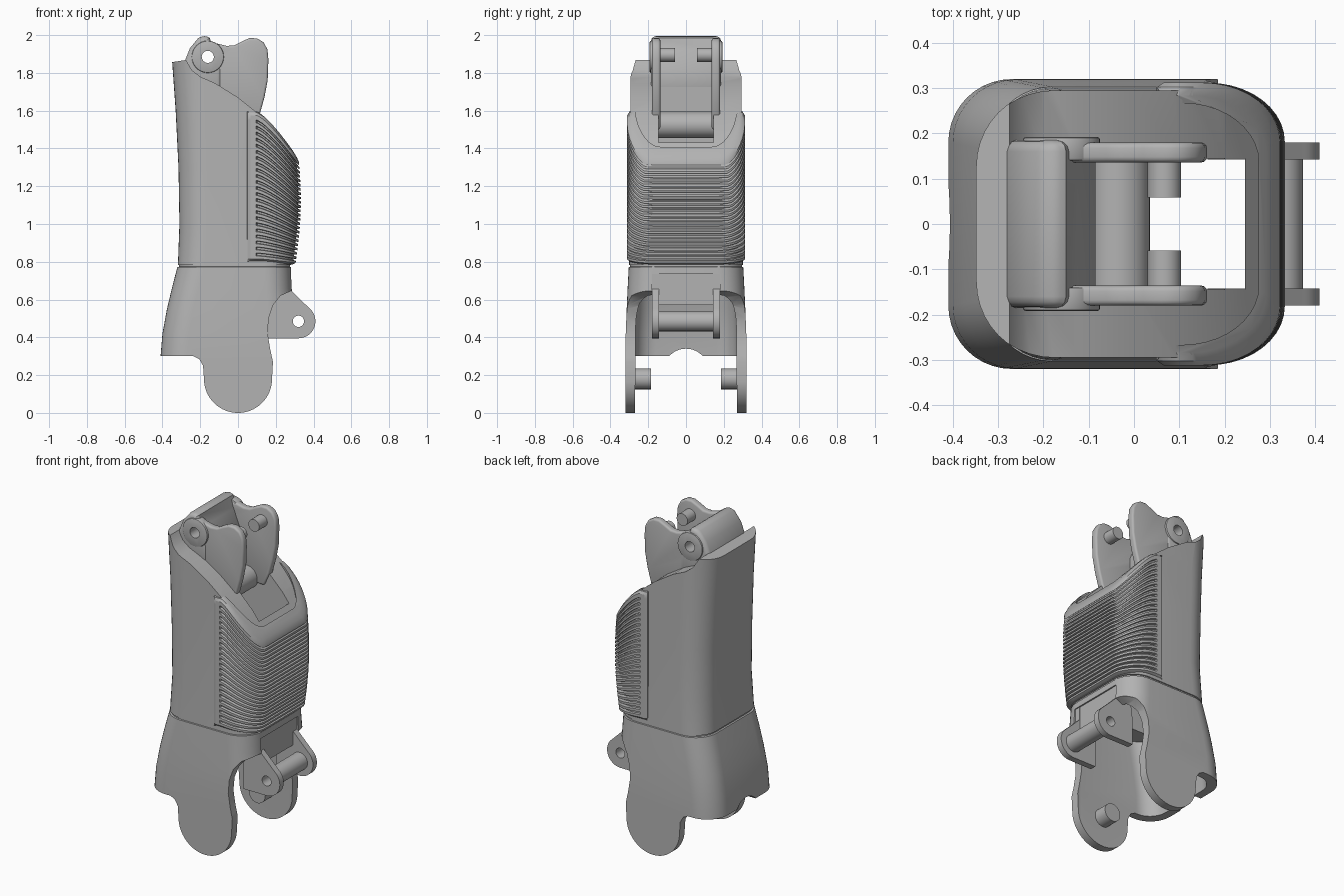
import bpy, bmesh, math
from math import sin, cos, pi

if "Cube" in bpy.data.objects:
    bpy.data.objects.remove(bpy.data.objects["Cube"])

grey = bpy.data.materials.new("plain grey")
grey.use_nodes = True
grey.diffuse_color = (0.45, 0.45, 0.45, 1)
grey.node_tree.nodes["Principled BSDF"].inputs["Base Color"].default_value = (0.45, 0.45, 0.45, 1)


def loft(name, rings):
    """Skin a closed solid over rings with equal point counts."""
    bm = bmesh.new()
    rows = [[bm.verts.new(p) for p in ring] for ring in rings]
    n = len(rows[0])
    for a, b in zip(rows, rows[1:]):
        for i in range(n):
            j = (i + 1) % n
            bm.faces.new((a[i], a[j], b[j], b[i]))
    bm.faces.new(rows[0][::-1])
    bm.faces.new(rows[-1])
    bmesh.ops.recalc_face_normals(bm, faces=bm.faces)
    mesh = bpy.data.meshes.new(name)
    bm.to_mesh(mesh)
    bm.free()
    obj = bpy.data.objects.new(name, mesh)
    bpy.context.collection.objects.link(obj)
    return obj


def prism(name, outline, y0, y1):
    """Extrude an x-z outline along y."""
    return loft(name, [[(x, y, z) for x, z in outline] for y in (y0, y1)])


def circle(x, z, r, start=0, end=360, n=40):
    full = end - start == 360
    steps = n if full else n + 1
    angles = [math.radians(start + (end - start) * i / n) for i in range(steps)]
    return [(x + r * cos(a), z + r * sin(a)) for a in angles]


def box(name, x0, x1, y0, y1, z0, z1):
    return prism(name, [(x0, z0), (x1, z0), (x1, z1), (x0, z1)], y0, y1)


def bake(obj):
    bpy.context.view_layer.update()
    deps = bpy.context.evaluated_depsgraph_get()
    mesh = bpy.data.meshes.new_from_object(obj.evaluated_get(deps))
    obj.modifiers.clear()
    obj.data = mesh


def boolean(obj, cutter, operation="DIFFERENCE"):
    mod = obj.modifiers.new("cut", "BOOLEAN")
    mod.operation, mod.solver, mod.object = operation, "EXACT", cutter
    bake(obj)
    bpy.data.objects.remove(cutter)


def bevel(obj, width, segments=3):
    mod = obj.modifiers.new("round", "BEVEL")
    mod.width, mod.segments, mod.limit_method = width, segments, "ANGLE"
    mod.angle_limit = math.radians(40)
    bake(obj)


def finish(obj):
    obj.data.materials.clear()
    obj.data.materials.append(grey)
    bpy.ops.object.select_all(action="DESELECT")
    obj.select_set(True)
    bpy.context.view_layer.objects.active = obj
    bpy.ops.object.shade_smooth_by_angle(angle=math.radians(32))


def section(z, x0, x1, hy, r, inset=0):
    """Rounded rectangle ring at height z."""
    x0, x1, hy, r = x0 + inset, x1 - inset, hy - inset, r - inset * 0.6
    pts = []
    for cx, cy, a0 in ((x1 - r, hy - r, 0), (x0 + r, hy - r, 90),
                       (x0 + r, r - hy, 180), (x1 - r, r - hy, 270)):
        pts += [(x, y, z) for x, y in circle(cx, cy, r, a0, a0 + 90, 10)]
    return pts


# Shell: flared skirt with a thin seam, then the tall sleeve
skirt = [(-0.05, -0.41, 0.32, 0.32, 0.14), (0.3, -0.41, 0.32, 0.32, 0.14),
         (0.42, -0.40, 0.31, 0.319, 0.14), (0.55, -0.376, 0.295, 0.314, 0.14),
         (0.66, -0.35, 0.285, 0.309, 0.14), (0.772, -0.321, 0.28, 0.303, 0.14)]
sleeve = [(0.784, -0.318, 0.28, 0.301, 0.14), (1.0, -0.31, 0.285, 0.297, 0.15),
          (1.3, -0.315, 0.29, 0.295, 0.15), (1.6, -0.33, 0.285, 0.295, 0.16),
          (1.95, -0.355, 0.28, 0.295, 0.17)]
seam = [(z, -0.312, 0.275, 0.296, 0.14) for z in (0.774, 0.782)]
shell = loft("shell", [section(*s) for s in skirt + seam + sleeve])

# Side silhouette: round lower ears, front cutout and sloping top
side = [(-0.5, 0.3), (-0.235, 0.3), (-0.205, 0.285), (-0.185, 0.25)]
side += circle(0, 0.18, 0.18, 180, 360)
side += [(0.185, 0.27), (0.17, 0.34), (0.157, 0.42), (0.162, 0.5), (0.185, 0.57),
         (0.225, 0.62), (0.28, 0.645), (0.45, 0.66), (0.45, 1.2), (0.3, 1.36),
         (0.2, 1.49), (0.1, 1.59), (0, 1.67), (-0.12, 1.745), (-0.2, 1.78),
         (-0.245, 1.815), (-0.275, 1.868), (-0.35, 1.857), (-0.5, 1.85)]
boolean(shell, prism("silhouette", side, -0.5, 0.5), "INTERSECT")

# Hollow skirt, front opening, through slot and rear arch
cavity = [section(*s, 0.05) for s in skirt[:-1]] + [section(0.74, -0.33, 0.285, 0.305, 0.14, 0.05)]
boolean(shell, loft("cavity", cavity))
boolean(shell, box("front_opening", 0.15, 0.5, -0.18, 0.18, 0.2, 0.735))
boolean(shell, box("slot", -0.28, 0.245, -0.145, 0.145, 0.65, 2.1))
arch = [[(x, y, z) for y, z in circle(0, 0.22, 0.12)] for x in (-0.5, -0.25)]
boolean(shell, loft("arch", arch))
finish(shell)


# Ribbed grip wrapping the front of the sleeve
def grip_path(xf, d, groove):
    half = [(0.045, 0.285), (0.05, 0.302), (0.065, 0.312 - d), (0.094, 0.312 - d)]
    if d > 0.03:
        half[0], half[1] = (0.055, 0.312 - d - 0.004), (0.058, 0.312 - d - 0.002)
    d += groove
    half += [(0.102, 0.312 - d), (0.13, 0.312 - d)]
    for i in range(11):
        a = pi / 2 * (1 - i / 10)
        half.append((xf - d - 0.17 * (1 - cos(a)), 0.312 - d - 0.13 * (1 - sin(a))))
    return [(x, -y) for x, y in half] + half[::-1]


def grip_ring(v, d=0, groove=0):
    xf = 0.29 + 0.043 * sin(pi * (0.1 + 0.65 * v))
    loop = grip_path(xf, d, groove) + grip_path(xf, 0.045, 0)[::-1]
    ring = []
    for x, y in loop:
        t = min(1, max(0, (x - 0.1) / 0.22)) ** 1.3
        low, high = 0.8 + 0.795 * v, 0.78 + 0.565 * v
        ring.append((x, y, low + (high - low) * t))
    return ring


rings = [grip_ring(0, 0.028), grip_ring(0.006, 0.012), grip_ring(0.02)]
ribs = 23
for k in range(ribs):
    v = 0.035 + 0.925 * k / ribs
    step = 0.925 / ribs
    rings += [grip_ring(v + step * f, 0, g)
              for f, g in ((0.1, 0), (0.2, 0.014), (0.5, 0.014), (0.6, 0))]
rings += [grip_ring(0.975), grip_ring(0.993, 0.01), grip_ring(1, 0.028)]
finish(loft("ribbed_grip", rings))

# Upper hinge block, drilled through
block = prism("hinge_block", [(-0.3, 1.7), (-0.295, 1.83), (-0.275, 1.88), (-0.255, 1.93),
                              (-0.21, 1.985), (-0.17, 2.0), (-0.15, 1.985), (-0.125, 1.92),
                              (-0.085, 1.82), (-0.085, 1.7)], -0.185, 0.185)
bevel(block, 0.025)
boolean(block, prism("drill", circle(-0.16, 1.885, 0.032), -0.5, 0.5))
finish(block)
finish(box("slot_web", -0.11, -0.085, -0.145, 0.145, 1.4, 1.82))
finish(prism("cross_cylinder", circle(-0.035, 1.525, 0.07), -0.146, 0.146))

# Profiles of the paired arms and lugs
arm = [(-0.2, 1.82), (-0.16, 1.95), (-0.11, 1.955), (-0.06, 1.943), (-0.02, 1.945),
       (0.02, 1.966), (0.06, 1.984), (0.1, 1.983), (0.135, 1.962), (0.156, 1.925),
       (0.161, 1.87), (0.157, 1.76), (0.14, 1.67), (0.115, 1.58), (0.08, 1.5), (-0.09, 1.5)]
lug = [(0.162, 0.395)] + circle(0.32, 0.485, 0.09, -90, 50, 20)
lug += [(0.32, 0.61), (0.275, 0.655), (0.275, 0.85), (0.2, 0.85), (0.162, 0.56)]

for s, label in ((1, "back"), (-1, "front")):
    part = prism(label + "_upper_arm", arm, s * 0.136, s * 0.18)
    bevel(part, 0.012)
    boolean(part, prism("drill", circle(-0.16, 1.885, 0.032), -0.5, 0.5))
    finish(part)
    boss = prism(label + "_boss", circle(-0.16, 1.885, 0.085), s * 0.14, s * 0.192)
    bevel(boss, 0.006, 2)
    boolean(boss, prism("drill", circle(-0.16, 1.885, 0.032), -0.5, 0.5))
    finish(boss)
    finish(prism(label + "_upper_pin", circle(0.067, 1.895, 0.037), s * 0.058, s * 0.15))
    part = prism(label + "_lower_lug", lug, s * 0.142, s * 0.18)
    boolean(part, prism("drill", circle(0.32, 0.485, 0.03), -0.5, 0.5))
    finish(part)
    finish(prism(label + "_ear_pin", circle(0, 0.18, 0.055), s * 0.185, s * 0.29))

# Lower cross tube and the web joining the lugs
tube = prism("lower_cross_tube", circle(0.32, 0.485, 0.053), -0.143, 0.143)
boolean(tube, prism("drill", circle(0.32, 0.485, 0.03), -0.5, 0.5))
finish(tube)
finish(box("lug_web", 0.245, 0.273, -0.145, 0.145, 0.57, 0.85))
